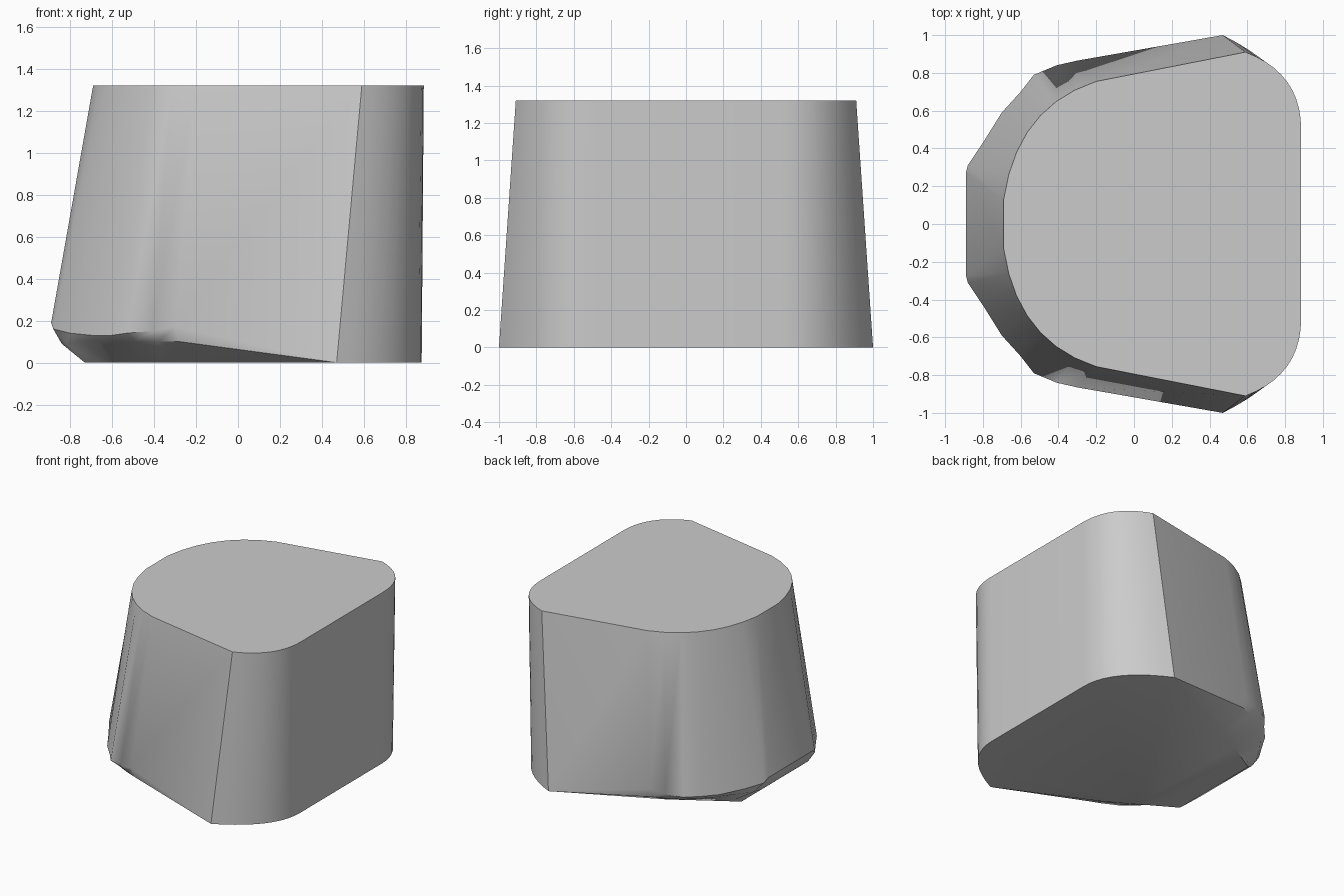
import bpy
import bmesh
import math
from mathutils import Vector

default = bpy.data.objects.get("Cube")
if default:
    bpy.data.objects.remove(default, do_unlink=True)

grey = bpy.data.materials.new("plain grey")
grey.use_nodes = True
colour = (0.6, 0.6, 0.6, 1)
grey.diffuse_color = colour
grey.node_tree.nodes["Principled BSDF"].inputs["Base Color"].default_value = colour

HEIGHT = 1.32
CORNER_STEPS = 10


def bend(start, control, end, steps):
    """Points along a quadratic curve, both ends included."""
    a, b, c = Vector(start), Vector(control), Vector(end)
    points = []
    for i in range(steps + 1):
        t = i / steps
        points.append(a * (1 - t) ** 2 + b * 2 * t * (1 - t) + c * t * t)
    return points


def mirrored(half):
    """Close a half outline by reflecting it across the y = 0 plane."""
    return half + [Vector((p.x, -p.y, p.z)) for p in reversed(half)]


# Widest line around the tapered end, rising from the base
belt = [Vector(p) for p in (
    (-0.30, 0.865, 0.17), (-0.41, 0.84, 0.15), (-0.53, 0.79, 0.14),
    (-0.60, 0.70, 0.13), (-0.70, 0.59, 0.13), (-0.80, 0.43, 0.14),
    (-0.88, 0.31, 0.16), (-0.89, 0.27, 0.19))]

# Lower lip of the rounded edge, just inside the belt
lip = [Vector(p) for p in (
    (-0.28, 0.85, 0.10), (-0.38, 0.81, 0.10), (-0.49, 0.755, 0.10),
    (-0.58, 0.68, 0.10), (-0.66, 0.59, 0.10), (-0.75, 0.47, 0.10),
    (-0.82, 0.35, 0.09), (-0.84, 0.28, 0.09))]

# Edge of the flat base under the tapered end
last = len(belt) - 1
sole = [Vector((-0.28, 0.64, 0)).lerp(Vector((-0.73, 0.37, 0)), i / last)
        for i in range(last + 1)]

# Rounded corners at the broad end and the curved top outline
foot_corner = bend((0.875, 0.5, 0), (0.875, 0.8, 0), (0.47, 1, 0), CORNER_STEPS)
top_corner = bend((0.885, 0.5, HEIGHT), (0.885, 0.8, HEIGHT),
                  (0.59, 0.91, HEIGHT), CORNER_STEPS)
top_curve = bend((-0.2, 0.755, HEIGHT), (-0.62, 0.62, HEIGHT),
                 (-0.69, 0.13, HEIGHT), last)

outlines = [foot_corner + sole, foot_corner + lip,
            foot_corner + belt, top_corner + top_curve]

# Loft the outlines into one closed body
bm = bmesh.new()
rings = [[bm.verts.new(p) for p in mirrored(half)] for half in outlines]
for low, high in zip(rings, rings[1:]):
    count = len(low)
    for i in range(count):
        j = (i + 1) % count
        bm.faces.new((low[i], low[j], high[j], high[i]))
bm.faces.new(rings[-1])
bm.faces.new(list(reversed(rings[0])))
bmesh.ops.remove_doubles(bm, verts=bm.verts, dist=0.0005)
bmesh.ops.recalc_face_normals(bm, faces=bm.faces)

mesh = bpy.data.meshes.new("tapered_block")
bm.to_mesh(mesh)
bm.free()
mesh.materials.append(grey)
block = bpy.data.objects.new("tapered_block", mesh)
bpy.context.collection.objects.link(block)

# Smooth sides with crisp top and base edges
bpy.ops.object.select_all(action="DESELECT")
block.select_set(True)
bpy.context.view_layer.objects.active = block
bpy.ops.object.shade_smooth_by_angle(angle=math.radians(35))
